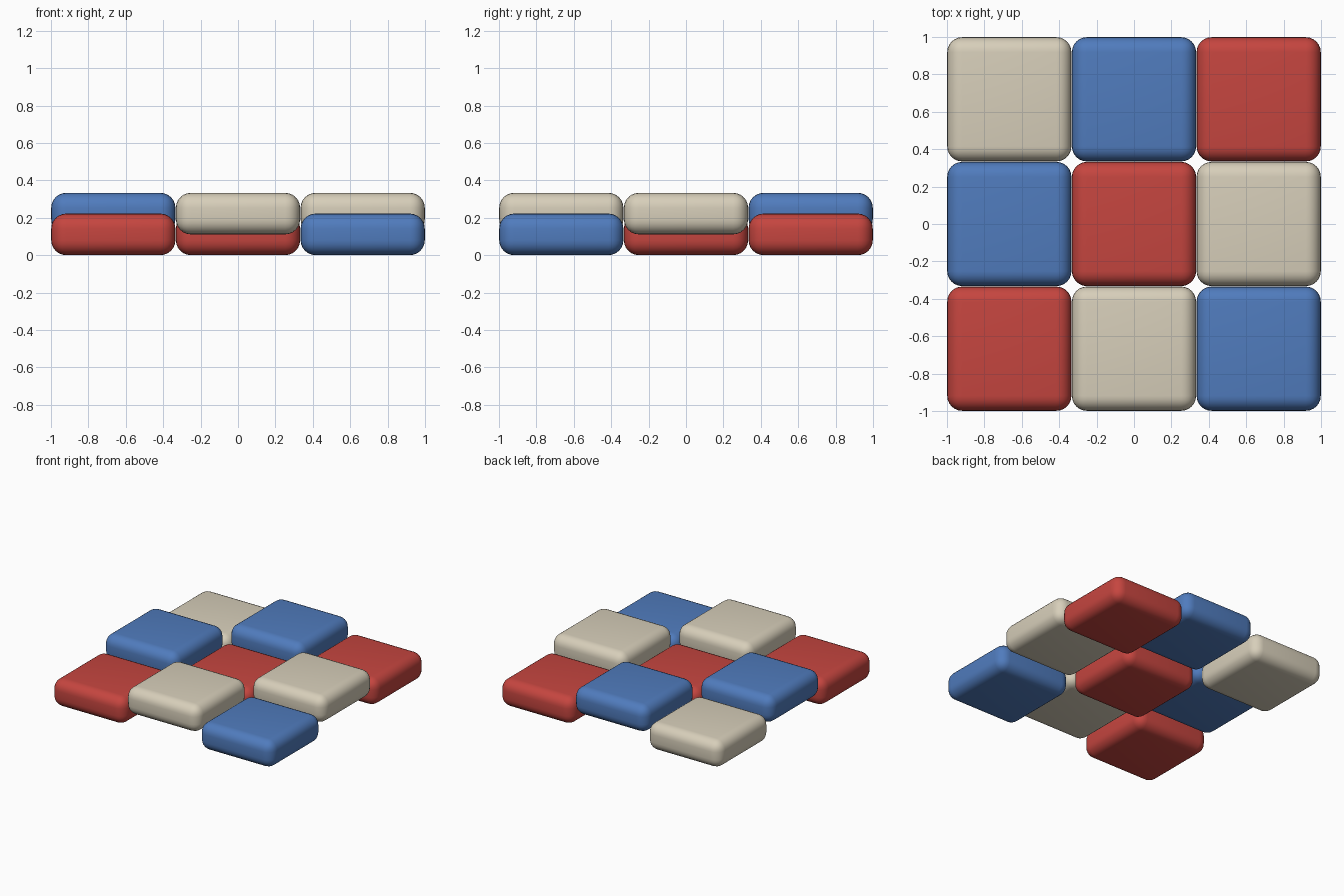
import bpy

cube = bpy.data.objects.get("Cube")
if cube:
    bpy.data.objects.remove(cube, do_unlink=True)


def make_material(name, rgb):
    mat = bpy.data.materials.new(name)
    mat.use_nodes = True
    color = (*rgb, 1.0)
    mat.diffuse_color = color
    mat.node_tree.nodes["Principled BSDF"].inputs["Base Color"].default_value = color
    return mat


COLORS = [
    make_material("red", (0.56, 0.06, 0.05)),
    make_material("cream", (0.68, 0.62, 0.49)),
    make_material("blue", (0.08, 0.2, 0.51)),
]
PITCH = 2 / 3
WIDTH = 0.664
HEIGHT = 0.222
LIFT = 0.111
ROUNDING = 0.08


def make_cushion(name, x, y, base, mat):
    """Rounded square block resting at height base."""
    bpy.ops.mesh.primitive_cube_add(size=1, location=(x, y, base + HEIGHT / 2))
    obj = bpy.context.object
    obj.name = name
    obj.scale = (WIDTH, WIDTH, HEIGHT)
    bpy.ops.object.transform_apply(location=False, rotation=False, scale=True)
    bevel = obj.modifiers.new("rounded_edges", "BEVEL")
    bevel.width = ROUNDING
    bevel.segments = 6
    bevel.limit_method = "NONE"
    bpy.ops.object.modifier_apply(modifier=bevel.name)
    obj.data.materials.append(mat)
    bpy.ops.object.shade_smooth_by_angle()


# Three by three checkerboard of low and raised cushions, colours run diagonally
for j, row in enumerate(("front", "middle", "back")):
    for i, column in enumerate(("right", "centre", "left")):
        raised = (i + j) % 2
        make_cushion(f"cushion_{row}_{column}", (i - 1) * PITCH, (j - 1) * PITCH,
                     raised * LIFT, COLORS[(i - j) % 3])
